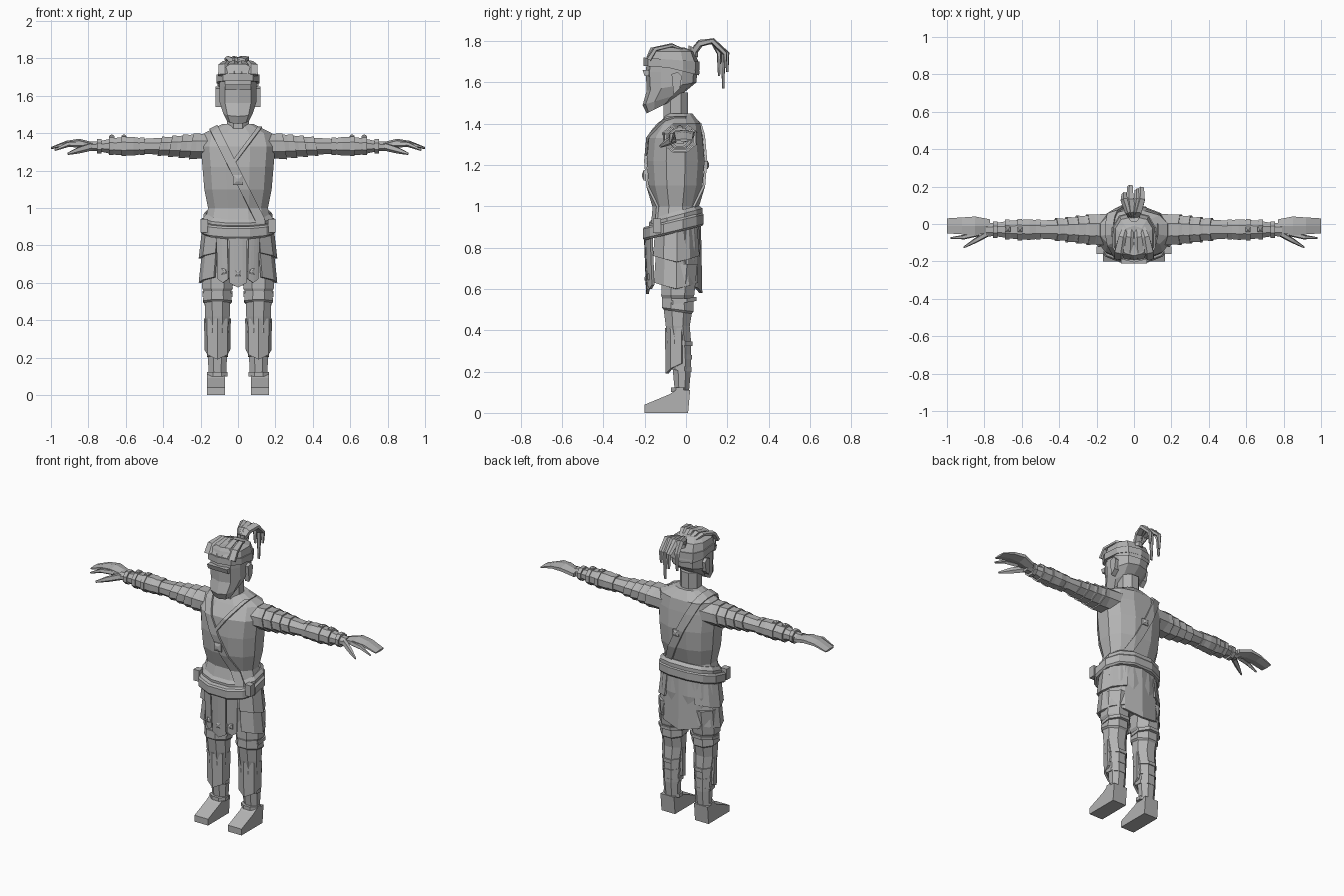
import bpy, bmesh, math
from mathutils import Vector

cube = bpy.data.objects.get("Cube")
if cube:
    bpy.data.objects.remove(cube, do_unlink=True)

GREY = (.45, .45, .45, 1)
material = bpy.data.materials.new("plain grey")
material.use_nodes = True
material.diffuse_color = GREY
material.node_tree.nodes["Principled BSDF"].inputs["Base Color"].default_value = GREY

# Shared placement and section shape for each region of the body
BODY = dict(centre=(0, -.05), sides=12, power=.85)
HEAD = dict(centre=(0, -.07), sides=10, power=.75)
ARM = dict(centre=(-.03, 1.33), axis='X', mirror=True)
LEG = dict(centre=(.11, -.03), mirror=True)


def finish(name, bm, mirror=False, thickness=0):
    bmesh.ops.recalc_face_normals(bm, faces=bm.faces)
    mesh = bpy.data.meshes.new(name)
    bm.to_mesh(mesh)
    bm.free()
    mesh.materials.append(material)
    part = bpy.data.objects.new(name, mesh)
    bpy.context.collection.objects.link(part)
    if thickness:
        solidify = part.modifiers.new("thickness", 'SOLIDIFY')
        solidify.thickness = thickness
        solidify.offset = 0
    if mirror:
        part.modifiers.new("mirror", 'MIRROR')


def skin(loops):
    """Bridge rings of points and cap both ends."""
    bm = bmesh.new()
    rows = [[bm.verts.new(point) for point in loop] for loop in loops]
    for lower, upper in zip(rows, rows[1:]):
        for i in range(len(lower)):
            bm.faces.new((lower[i - 1], lower[i], upper[i], upper[i - 1]))
    bm.faces.new(rows[0])
    bm.faces.new(rows[-1])
    return bm


def section(sides, power=1):
    """Rounded polygon that fills a unit square, with flats facing the axes."""
    points = []
    for i in range(sides):
        angle = math.tau * (i + .5) / sides
        points.append([math.copysign(abs(f) ** power, f)
                       for f in (math.cos(angle), math.sin(angle))])
    wide = max(p[0] for p in points)
    deep = max(p[1] for p in points)
    return [(u / wide, v / deep) for u, v in points]


def loft(name, rings, centre, axis='Z', sides=8, power=1, grow=0, mirror=False, clips=(), thickness=0):
    """Rings are (position, radius, radius, shift, tilt); the last two may be left out."""
    loops = []
    for position, ru, rv, *rest in rings:
        shift, tilt = (rest + [0, 0])[:2]
        loop = []
        for u, v in section(sides, power):
            p = centre[0] + u * (ru + grow)
            q = centre[1] + shift + v * (rv + grow)
            along = position + tilt * v
            loop.append((p, q, along) if axis == 'Z' else (along, p, q))
        loops.append(loop)
    bm = skin(loops)
    for point, normal in clips:
        bmesh.ops.bisect_plane(bm, geom=bm.verts[:] + bm.edges[:] + bm.faces[:],
                               plane_co=point, plane_no=normal, clear_outer=True)
    finish(name, bm, mirror, thickness)


def band(name, start, width, ru, rv, tilt=0, **place):
    loft(name, [(start, ru, rv, 0, tilt), (start + width, ru, rv, 0, tilt)], **place)


def strand(name, points, width, depth, side=(1, 0, 0), mirror=False):
    """Tube along points that tapers towards its tip."""
    path = [Vector(p) for p in points]
    last = len(path) - 1
    loops = []
    for i, point in enumerate(path):
        tangent = (path[min(i + 1, last)] - path[max(i - 1, 0)]).normalized()
        out = tangent.cross(Vector(side)).normalized()
        across = out.cross(tangent)
        taper = 1 - .7 * (i / last) ** 2
        loops.append([point + (across * u * width + out * v * depth) * taper
                      for u, v in section(5)])
    finish(name, skin(loops), mirror)


def shell(name, centre, radii, start, end, top, bottom, point=0, flare=1, mirror=False):
    """Plate bent round an ellipse; angles run from the front, the lower edge is pointed."""
    bm = bmesh.new()
    columns, steps = [], 4
    for i in range(steps + 1):
        angle = math.radians(start + (end - start) * i / steps)
        drop = point * (1 - abs(2 * i / steps - 1))
        columns.append([bm.verts.new((centre[0] + radii[0] * scale * math.sin(angle),
                                      centre[1] - radii[1] * scale * math.cos(angle), z))
                        for z, scale in ((top, 1), (bottom - drop, flare))])
    for left, right in zip(columns, columns[1:]):
        bm.faces.new((left[0], right[0], right[1], left[1]))
    finish(name, bm, mirror, thickness=.014)


def prism(name, profile, inner, outer, mirror=False):
    """Side profile of (y, z) points, extruded along x."""
    finish(name, skin([[(x, y, z) for y, z in profile] for x in (inner, outer)]), mirror)


def stud(name, position, size, axis, mirror=False):
    outward, across = Vector(axis), Vector((1, 0, 0))
    upward = outward.cross(across)
    loops = [[Vector(position) + outward * height + (across * u + upward * v) * size * scale
              for u, v in section(4)]
             for height, scale in ((-.01, 1), (.005, 1), (.012, .3))]
    finish(name, skin(loops), mirror)


# Torso, with the strap and collar cut from slightly larger copies of it
torso = [(.92, .18, .12), (1, .16, .1), (1.1, .18, .13), (1.22, .19, .14),
         (1.33, .2, .13), (1.4, .18, .1, .02), (1.45, .08, .06, .02)]
loft("torso", torso, **BODY)


def sash(name, middle, direction, half_width, limits=()):
    normal = Vector((-direction[1], 0, direction[0])).normalized()
    offset = normal * half_width
    middle = Vector(middle)
    loft(name, torso, grow=.007, thickness=.012, **BODY,
         clips=[(middle + offset, normal), (middle - offset, -normal), *limits])


sash("chest_strap", (.01, 0, 1.15), (1, -2), .024)
sash("collar_fold", (.04, 0, 1.33), (3, 4), .01,
     [((0, 0, 0), (0, 1, 0)), ((0, 0, 1.43), (0, 0, 1)), ((-.02, 0, 0), (-1, 0, 0))])
stud("strap_medallion", (0, -.2, 1.15), .026, (0, -1, 0))
stud("back_medallion", (0, .1, 1.2), .02, (0, 1, 0))

# Neck, head and face
band("neck", 1.4, .15, .06, .06, centre=(0, -.05))
head = [(1.48, .06, .06, -.06, .03), (1.52, .08, .1, -.04, .03), (1.58, .1, .12, 0, .02),
        (1.65, .1, .125), (1.7, .1, .12), (1.75, .09, .1), (1.77, .05, .07, -.02)]
loft("head", head, **HEAD)
loft("hair_cap", head, grow=.01, clips=[((0, -.2, 1.7), (0, -.25, -1))], **HEAD)
band("headband", 1.67, .04, .114, .135, -.01, **HEAD)
prism("brow", [(-.18, 1.63), (-.2, 1.63), (-.21, 1.66), (-.18, 1.66)], -.07, .07)
prism("ear", [(-.06, 1.54), (-.03, 1.57), (-.02, 1.63), (-.04, 1.65), (-.07, 1.64)], .09, .12, True)

# Hair swept back into a tied tail
for x in (.03, .08):
    strand("hair_lock", [(x, -.18, 1.71), (x, -.15, 1.76), (x * .8, -.07, 1.78), (x * .4, .03, 1.74)],
           .026, .014, mirror=True)
band("hair_tie", 1.73, .04, .026, .024, -.01, centre=(0, .035))
for spread, reach, tip in ((-.05, .16, 1.63), (-.02, .2, 1.65), (.02, .18, 1.57), (.04, .19, 1.67)):
    strand("tail_lock", [(0, .03, 1.74), (spread / 2, .07, 1.79), (spread, .13, 1.8),
                         (spread, reach, 1.74), (spread, reach, tip)], .022, .018)

# Arms, layered sleeve plates and bracers
loft("arm", [(.13, .085, .07), (.22, .08, .065), (.4, .054, .046), (.5, .048, .04),
             (.56, .055, .05), (.66, .048, .045), (.74, .035, .027), (.79, .036, .025)], **ARM)
for i in range(4):
    start, radius = .19 + .056 * i, .077 - .007 * i
    loft("sleeve_plate", [(x, r, r * .85, 0, -.012) for x, r in
                          ((start, radius), (start + .06, radius + .005))], **ARM)
for x, radius in ((.5, .053), (.6, .058), (.665, .053), (.73, .044)):
    band("bracer_band", x, .024, radius, radius * .9, **ARM)
for x in (.61, .675):
    stud("bracer_stud", (x, -.03, 1.38), .014, (0, 0, 1), True)

# Hands
loft("palm", [(.77, .035, .02), (.85, .05, .02, .02), (.92, .045, .014, .015), (1, .04, .006, -.01)],
     centre=(-.01, 1.33), axis='X', sides=6, mirror=True)
strand("finger", [(.83, -.05, 1.34), (.91, -.07, 1.34), (.98, -.075, 1.31)],
       .014, .015, (0, 0, 1), True)
strand("thumb", [(.78, -.05, 1.33), (.85, -.09, 1.31), (.91, -.125, 1.29)],
       .018, .016, (0, 0, 1), True)

# Hips, waist wrap and belt
loft("hips", [(.95, .17, .11), (.8, .18, .11, .01), (.66, .165, .09, .015)], **BODY)
loft("waist_wrap", [(.92, .185, .13, 0, .035), (.955, .185, .13, 0, .035), (.975, .17, .11, 0, .03)], **BODY)
belt = [(.87, .19, .14), (.88, .2, .147), (.925, .2, .147), (.935, .19, .14)]
loft("belt", [(*ring, -.012, .035) for ring in belt], **BODY)
prism("belt_buckle", [(-.16, .87), (-.16, .94), (-.12, .94), (-.12, .87)], .16, .2, True)

# Hanging front strips with studs, side plates and back apron
waist = BODY["centre"]
front, around = (.19, .148), (.185, .115)
shell("middle_strip", waist, front, -15, 15, .89, .6, .025, .92)
shell("side_strip", waist, front, 17, 37, .88, .62, .02, .92, True)
stud("strip_stud", (0, -.19, .65), .016, (0, -1, 0))
stud("strip_stud", (.073, -.178, .66), .016, (0, -1, 0), True)
shell("upper_side_plate", waist, around, 35, 150, .89, .76, .03, 1.1, True)
shell("lower_side_plate", waist, around, 38, 145, .77, .63, .03, 1.1, True)
shell("back_apron", waist, around, 110, 250, .93, .63, .05, 1.06)

# Legs with gathered trousers
loft("leg", [(.72, .08, .085), (.57, .082, .08, -.01), (.555, .073, .075, -.01), (.5, .077, .077, -.01, -.01),
             (.49, .068, .068, -.01, -.01), (.42, .066, .058, -.01), (.34, .058, .055),
             (.22, .052, .045, .01), (.1, .046, .034, .01)], **LEG)
band("knee_band", .53, .02, .08, .082, .012, **LEG)

# Shin guards, their straps, and feet
shell("shin_guard", LEG["centre"], (.066, .065), -100, 100, .41, .24, .05, .95, True)
for z, radius in ((.33, .062), (.265, .058), (.205, .056)):
    band("shin_strap", z, .022, radius, radius, -.006, **LEG)
band("ankle_band", .1, .022, .055, .042, **LEG)
prism("foot", [(-.2, 0), (.01, 0), (.02, .11), (-.05, .11), (-.08, .09), (-.2, .04)], .07, .165, True)
